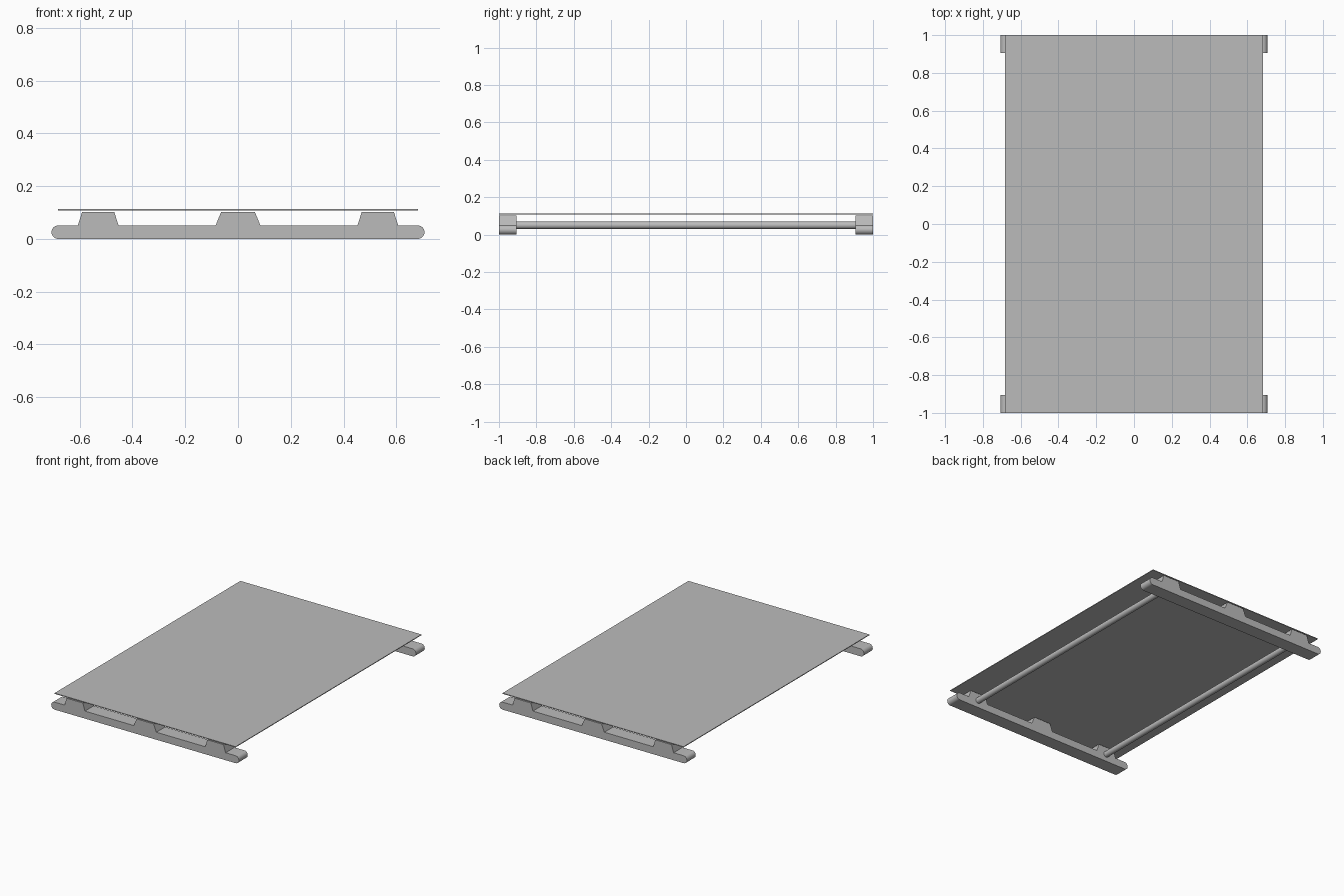
import bpy
import bmesh
import math

cube = bpy.data.objects.get("Cube")
if cube:
    bpy.data.objects.remove(cube, do_unlink=True)

grey = bpy.data.materials.new("plain grey")
grey.use_nodes = True
colour = (0.5, 0.5, 0.5, 1)
grey.diffuse_color = colour
grey.node_tree.nodes["Principled BSDF"].inputs["Base Color"].default_value = colour


def finish(name, bm):
    """Turn a bmesh into a named grey object with smooth curved faces."""
    bmesh.ops.recalc_face_normals(bm, faces=bm.faces)
    mesh = bpy.data.meshes.new(name)
    bm.to_mesh(mesh)
    bm.free()
    mesh.materials.append(grey)
    obj = bpy.data.objects.new(name, mesh)
    bpy.context.collection.objects.link(obj)
    bpy.ops.object.select_all(action="DESELECT")
    obj.select_set(True)
    bpy.context.view_layer.objects.active = obj
    bpy.ops.object.shade_smooth_by_angle(angle=math.radians(30))
    return obj


HALF_WIDTH, BAR_HEIGHT, BUMP_TOP = 0.707, 0.051, 0.102
BAR_INNER, BAR_OUTER = 0.905, 1.0
ROD_X = 0.53


def bar_profile():
    """Outline in x and z: rounded ends with three raised pads on top."""
    r = BAR_HEIGHT / 2
    steps = 12
    points = []
    for side in (1, -1):
        for i in range(steps + 1):
            a = side * (-math.pi / 2 + math.pi * i / steps)
            points.append((side * (HALF_WIDTH - r + r * math.cos(a)),
                           r + r * math.sin(a)))
        if side == 1:
            # pads, from left to right: centre, half base, half top
            for c, base, top in ((ROD_X, 0.077, 0.061), (0, 0.085, 0.064),
                                 (-ROD_X, 0.077, 0.061)):
                points += [(c + base, BAR_HEIGHT), (c + top, BUMP_TOP),
                           (c - top, BUMP_TOP), (c - base, BAR_HEIGHT)]
    return points


# Padded support bars across the front and back
for name, y in (("front_support_bar", -BAR_OUTER), ("back_support_bar", BAR_INNER)):
    bm = bmesh.new()
    face = bm.faces.new([bm.verts.new((x, y, z)) for x, z in bar_profile()])
    grown = bmesh.ops.extrude_face_region(bm, geom=[face], use_keep_orig=True)
    verts = [v for v in grown["geom"] if isinstance(v, bmesh.types.BMVert)]
    bmesh.ops.translate(bm, verts=verts, vec=(0, BAR_OUTER - BAR_INNER, 0))
    finish(name, bm)

# Round rods joining the bars
for name, x in (("left_rod", ROD_X), ("right_rod", -ROD_X)):
    bm = bmesh.new()
    bmesh.ops.create_cone(bm, cap_ends=True, segments=24, radius1=0.02,
                          radius2=0.02, depth=2 * BAR_INNER + 0.02)
    rod = finish(name, bm)
    rod.rotation_euler.x = math.pi / 2
    rod.location = (x, 0, 0.05)

# Thin flat sheet floating just above the pads
bm = bmesh.new()
bmesh.ops.create_cube(bm, size=1)
bmesh.ops.scale(bm, verts=bm.verts, vec=(1.364, 2, 0.005))
bmesh.ops.translate(bm, verts=bm.verts, vec=(0, 0, 0.11))
finish("top_sheet", bm)
